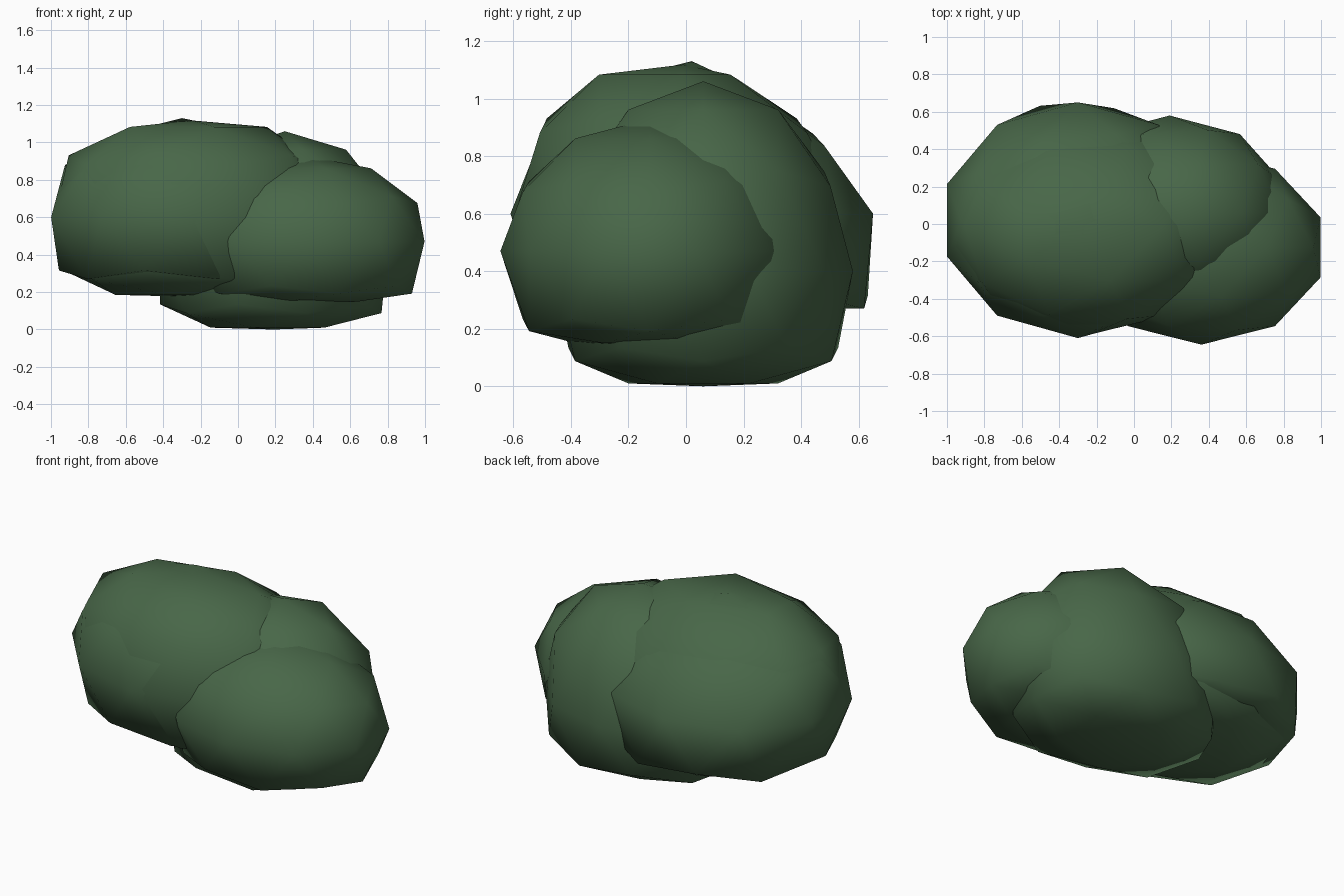
import bpy, bmesh

if "Cube" in bpy.data.objects:
    bpy.data.objects.remove(bpy.data.objects["Cube"])

green = bpy.data.materials.new("leaf green")
green.diffuse_color = (0.065, 0.135, 0.065, 1)
green.use_nodes = True
green.node_tree.nodes["Principled BSDF"].inputs["Base Color"].default_value = green.diffuse_color


def clump(name, centre, radii, floor, top=2.0, under=1.0, back_lean=0.0, lean=0.0, low=1.0):
    """Smooth faceted ball with a flattened underside and slight leans."""
    bm = bmesh.new()
    bmesh.ops.create_icosphere(bm, subdivisions=2, radius=1)
    for v in bm.verts:
        x, y, z = v.co
        if -0.6 < z < -0.3:                              # swell the lower ring
            x, y = x * low, y * low
        px = centre[0] + x * radii[0] + lean * max(z, 0)
        py = centre[1] + y * radii[1]
        if y > 0.1:                                      # lean the back inward
            py -= back_lean * z
        pz = centre[2] + z * radii[2] * (under if z < 0 else 1)
        if pz < floor + 0.01:                            # flatten the bottom
            pz = floor if z < -0.95 else floor + 0.01
        if pz > top - 0.035:                             # flatten the crown
            pz = top if z > 0.95 else top - 0.035
        v.co = (px, py, pz)
    mesh = bpy.data.meshes.new(name)
    bm.to_mesh(mesh)
    bm.free()
    for p in mesh.polygons:
        p.use_smooth = True
    mesh.materials.append(green)
    obj = bpy.data.objects.new(name, mesh)
    bpy.context.collection.objects.link(obj)


# Four overlapping leaf clumps form the bush
clump("left_front_clump", (-0.25, -0.01, 0.60), (0.77, 0.585, 0.63), 0.175,
      top=1.118, back_lean=0.15)
clump("left_back_clump", (-0.30, 0.02, 0.60), (0.735, 0.63, 0.53), 0.26,
      under=1.2, back_lean=0.17)
clump("back_right_clump", (0.19, 0.06, 0.40), (0.64, 0.52, 0.66), 0.0,
      under=0.9, lean=0.06, low=1.06)
clump("right_front_clump", (0.36, -0.125, 0.47), (0.67, 0.52, 0.46), 0.14, under=1.15)
